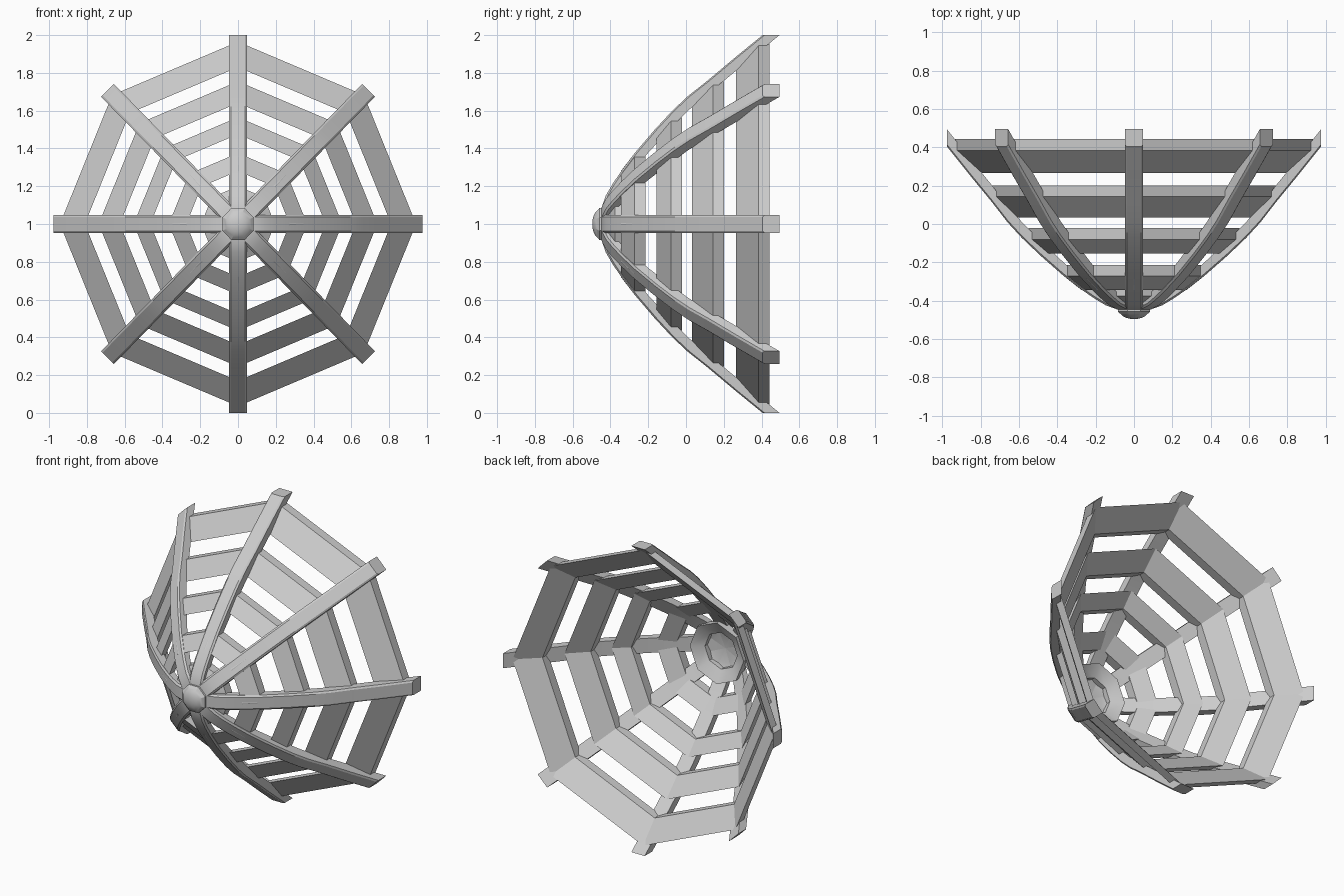
import bpy, bmesh
from math import sin, cos, pi

if "Cube" in bpy.data.objects:
    bpy.data.objects.remove(bpy.data.objects["Cube"])

CZ, SX, N = 1.0, 0.977, 8   # axis height, sideways squash, number of ribs

# Outer rib profile: radius from axis, y, thickness along y
RIB = [(0.0, -0.452, 0.045), (0.09, -0.446, 0.045), (0.15, -0.425, 0.05),
       (0.21, -0.39, 0.056), (0.28, -0.343, 0.062), (0.375, -0.272, 0.07),
       (0.50, -0.165, 0.078), (0.60, -0.072, 0.083), (0.675, 0.008, 0.086),
       (0.76, 0.115, 0.088), (0.88, 0.258, 0.09), (1.0, 0.405, 0.09)]

# Cross slats: inner radius, y, outer radius, y
RINGS = [(0.12, -0.42, 0.20, -0.375), (0.28, -0.345, 0.375, -0.272),
         (0.475, -0.155, 0.565, -0.08), (0.64, 0.033, 0.755, 0.143),
         (0.83, 0.265, 0.965, 0.385)]


def loft(name, sections, closed=False):
    """Skin a list of equal-sized cross-sections."""
    bm = bmesh.new()
    rows = [[bm.verts.new(p) for p in s] for s in sections]
    n = len(rows[0])
    pairs = list(zip(rows, rows[1:] + rows[:1])) if closed else list(zip(rows, rows[1:]))
    for a, b in pairs:
        for i in range(n):
            bm.faces.new((a[i], a[(i + 1) % n], b[(i + 1) % n], b[i]))
    if not closed:
        bm.faces.new(rows[0])
        bm.faces.new(rows[-1])
    bmesh.ops.recalc_face_normals(bm, faces=bm.faces)
    mesh = bpy.data.meshes.new(name)
    bm.to_mesh(mesh)
    bm.free()
    ob = bpy.data.objects.new(name, mesh)
    bpy.context.collection.objects.link(ob)
    bpy.ops.object.select_all(action='DESELECT')
    ob.select_set(True)
    bpy.context.view_layer.objects.active = ob
    bpy.ops.object.shade_smooth_by_angle(angle=0.45)
    return ob


def place(r, side, y, ang):
    """Radial coordinates to world coordinates."""
    return (SX * r * cos(ang) - side * sin(ang), y,
            CZ + r * sin(ang) + side * cos(ang))


# Curved ribs with chamfered outer edges
W, C = 0.048, 0.011
for k in range(N):
    a = k * 2 * pi / N
    secs = []
    for r, y, t in RIB:
        cut = [(-W, y + t), (-W, y + C), (-W + C, y), (W - C, y), (W, y + C), (W, y + t)]
        secs.append([place(r, s, yy, a) for s, yy in cut])
    loft(f"rib_{k + 1}", secs)

# Octagonal rings of slats between the ribs
for k, (r0, y0, r1, y1) in enumerate(RINGS):
    d = 0.058
    cut = [(r0, y0), (r1, y1), (r1, y1 + d), (r0, y0 + d)]
    loft(f"slat_ring_{k + 1}",
         [[place(r, 0, y, j * 2 * pi / N) for r, y in cut] for j in range(N)], True)

# Domed hub with a rim
HUB = [(0.07, -0.43), (0.092, -0.445), (0.092, -0.458), (0.08, -0.468),
       (0.066, -0.48), (0.045, -0.49), (0.022, -0.495), (0.004, -0.496)]
loft("hub_cap", [[place(r, 0, y, j * 2 * pi / N + pi / 8) for j in range(N)]
                 for r, y in HUB])
